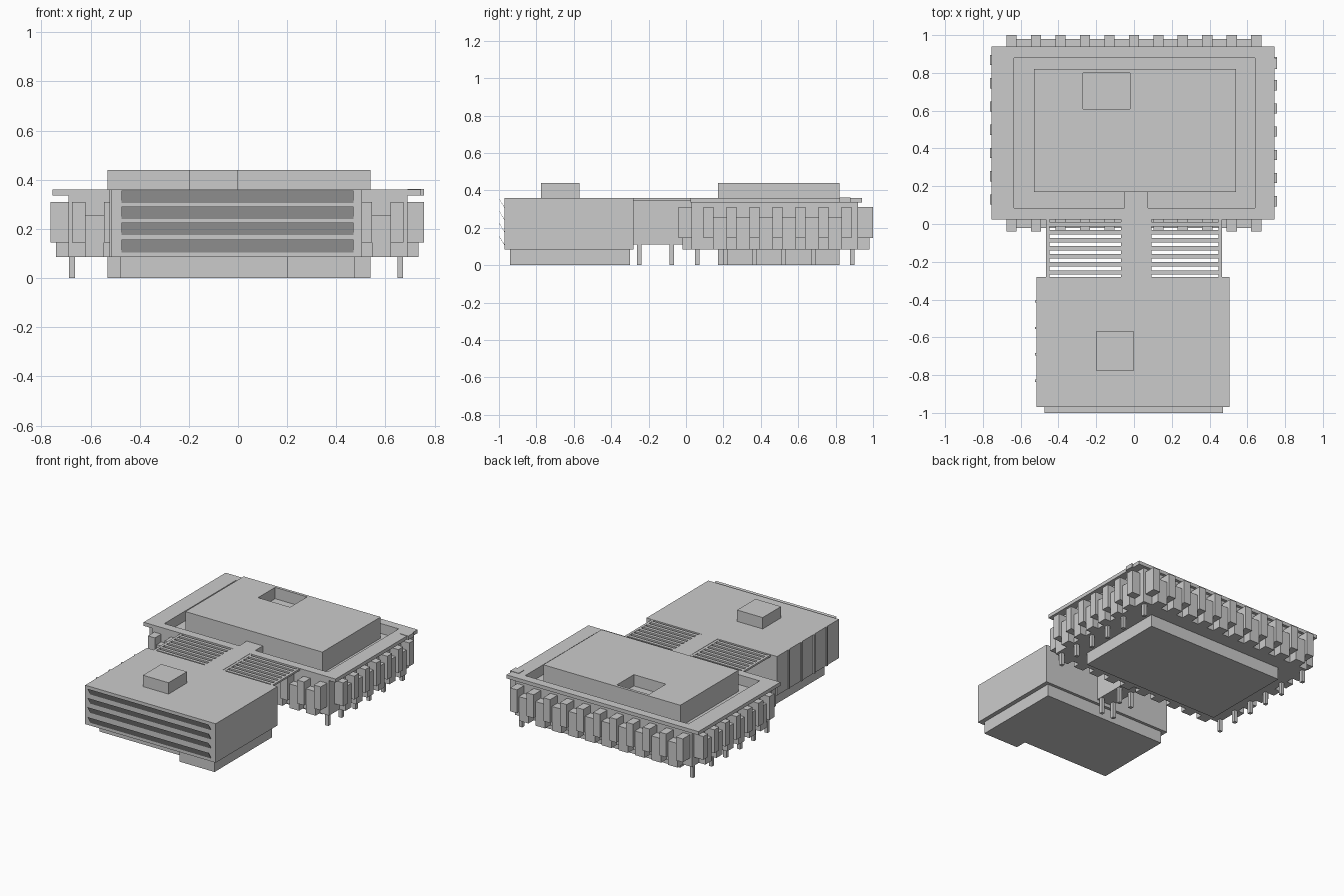
import bpy, bmesh

if "Cube" in bpy.data.objects:
    bpy.data.objects.remove(bpy.data.objects["Cube"])

BOX_FACES = [(0, 2, 3, 1), (4, 5, 7, 6), (0, 1, 5, 4),
             (2, 6, 7, 3), (0, 4, 6, 2), (1, 3, 7, 5)]


def finish(name, bm):
    bmesh.ops.recalc_face_normals(bm, faces=bm.faces)
    me = bpy.data.meshes.new(name)
    bm.to_mesh(me)
    bm.free()
    ob = bpy.data.objects.new(name, me)
    bpy.context.collection.objects.link(ob)
    return ob


def boxes(name, *dims):
    """One object from boxes given as (x0, x1, y0, y1, z0, z1)."""
    bm = bmesh.new()
    for x0, x1, y0, y1, z0, z1 in dims:
        v = [bm.verts.new((x, y, z)) for z in (z0, z1) for y in (y0, y1) for x in (x0, x1)]
        for f in BOX_FACES:
            bm.faces.new([v[i] for i in f])
    return finish(name, bm)


def ring(name, outer, inner, z0, z1):
    """Rectangular frame between two (x0, x1, y0, y1) outlines."""
    bm = bmesh.new()
    loops = []
    for (x0, x1, y0, y1), z in ((outer, z0), (outer, z1), (inner, z1), (inner, z0)):
        loops.append([bm.verts.new((x, y, z)) for x, y in
                      ((x0, y0), (x1, y0), (x1, y1), (x0, y1))])
    for k in range(4):
        a, b = loops[k], loops[(k + 1) % 4]
        for i in range(4):
            j = (i + 1) % 4
            bm.faces.new((a[i], a[j], b[j], b[i]))
    return finish(name, bm)


def extrude(name, profile, depth):
    """Closed horizontal outline raised from z0 to z1."""
    bm = bmesh.new()
    lo = [bm.verts.new((x, y, depth[0])) for x, y in profile]
    hi = [bm.verts.new((x, y, depth[1])) for x, y in profile]
    bm.faces.new(lo)
    bm.faces.new(hi)
    for i in range(len(lo)):
        j = (i + 1) % len(lo)
        bm.faces.new((lo[i], lo[j], hi[j], hi[i]))
    return finish(name, bm)


# Front wing: upper box, stepped base, roof box
boxes("front_wing", (-0.515, 0.505, -0.97, -0.28, 0.085, 0.36))
extrude("front_wing_base", [(-0.48, -0.86), (0.2, -0.86), (0.2, -0.94), (0.475, -0.94),
                            (0.475, -0.3), (-0.48, -0.3)], (0, 0.085))
boxes("front_roof_box", (-0.2, 0.0, -0.775, -0.57, 0.36, 0.44))

# Slanted sun louvers on the front
bm = bmesh.new()
for z in (0.355, 0.29, 0.225, 0.155):
    p = [(-1.0, z), (-0.97, z - 0.05), (-0.97, z - 0.046), (-1.0, z + 0.002)]
    a = [bm.verts.new((-0.475, y, h)) for y, h in p]
    b = [bm.verts.new((0.47, y, h)) for y, h in p]
    bm.faces.new(a)
    bm.faces.new(b)
    for i in range(4):
        j = (i + 1) % 4
        bm.faces.new((a[i], a[j], b[j], b[i]))
finish("front_louvers", bm)

# Thin upright fins on the left wall
boxes("left_wall_fins", *[(-0.523, -0.51, y - 0.006, y + 0.006, 0.085, 0.36)
                          for y in (-0.41, -0.55, -0.69, -0.83)])

# Linking bridge and slatted canopies either side
boxes("bridge", (-0.05, 0.075, -0.28, 0.17, 0.11, 0.36))
for side, x0, x1 in (("left", -0.465, -0.05), ("right", 0.075, 0.465)):
    rails = [(x0, x0 + 0.018, -0.28, 0.025, 0.345, 0.358),
             (x1 - 0.018, x1, -0.28, 0.025, 0.345, 0.358)]
    slats = [(x0 + 0.018, x1 - 0.018, y, y + 0.023, 0.345, 0.357)
             for y in [-0.268 + 0.0425 * i for i in range(7)]]
    boxes(side + "_slat_canopy", *rails, *slats)

# Main building: body, parapet rim, central hall with roof well
inner = (-0.635, 0.64, 0.085, 0.88)
boxes("main_body", (-0.69, 0.69, 0.03, 0.92, 0.085, 0.29))
ring("upper_wall", (-0.69, 0.69, 0.03, 0.92), inner, 0.29, 0.335)
ring("roof_rim", (-0.755, 0.745, 0.025, 0.94), inner, 0.335, 0.36)
boxes("central_hall", (-0.53, 0.54, 0.17, 0.82, 0, 0.36))
ring("hall_roof", (-0.53, 0.54, 0.17, 0.82), (-0.27, -0.02, 0.61, 0.8), 0.36, 0.44)
boxes("corner_cap", (0.69, 0.757, 0.82, 0.88, 0.335, 0.363))

# Projecting window bays with lower bays between them
W = 0.027
xs = [-0.648 + 0.1295 * i for i in range(11)]
ys = [0.12 + 0.123 * i for i in range(7)]
top, low = (0.145, 0.31), (0.085, 0.255)
pairs_x = [(a + W, b - W) for a, b in zip(xs, xs[1:])]
pairs_y = [(a + W, b - W) for a, b in zip(ys, ys[1:])]
boxes("front_tall_bays", *[(x - W, x + W, -0.04, 0.03, *top) for x in xs])
boxes("front_low_bays", *[(a, b, -0.02, 0.03, *low) for a, b in pairs_x])
boxes("back_tall_bays", *[(x - W, x + W, 0.92, 1.0, *top) for x in xs])
boxes("back_low_bays", *[(a, b, 0.92, 0.98, *low) for a, b in pairs_x])
boxes("right_tall_bays", *[(0.69, 0.757, y - W, y + W, *top) for y in ys])
boxes("right_low_bays", *[(0.69, 0.735, a, b, *low) for a, b in pairs_y])
boxes("left_tall_bays", *[(-0.762, -0.69, y - W + 0.01, y + W + 0.01, *top) for y in ys])
boxes("left_low_bays", *[(-0.74, -0.69, a + 0.01, b + 0.01, *low) for a, b in pairs_y])

# Slim support posts under the main building and bridge
R = 0.012
posts = [(x, y) for x in (-0.675, 0.66) for y in (0.06, 0.21, 0.365, 0.52, 0.68, 0.89)]
boxes("main_posts", *[(x - R, x + R, y - R, y + R, 0, 0.09) for x, y in posts])
boxes("bridge_posts", *[(x - R, x + R, y - R, y + R, 0, 0.115)
                        for x in (-0.035, 0.06) for y in (-0.25, -0.075)])
